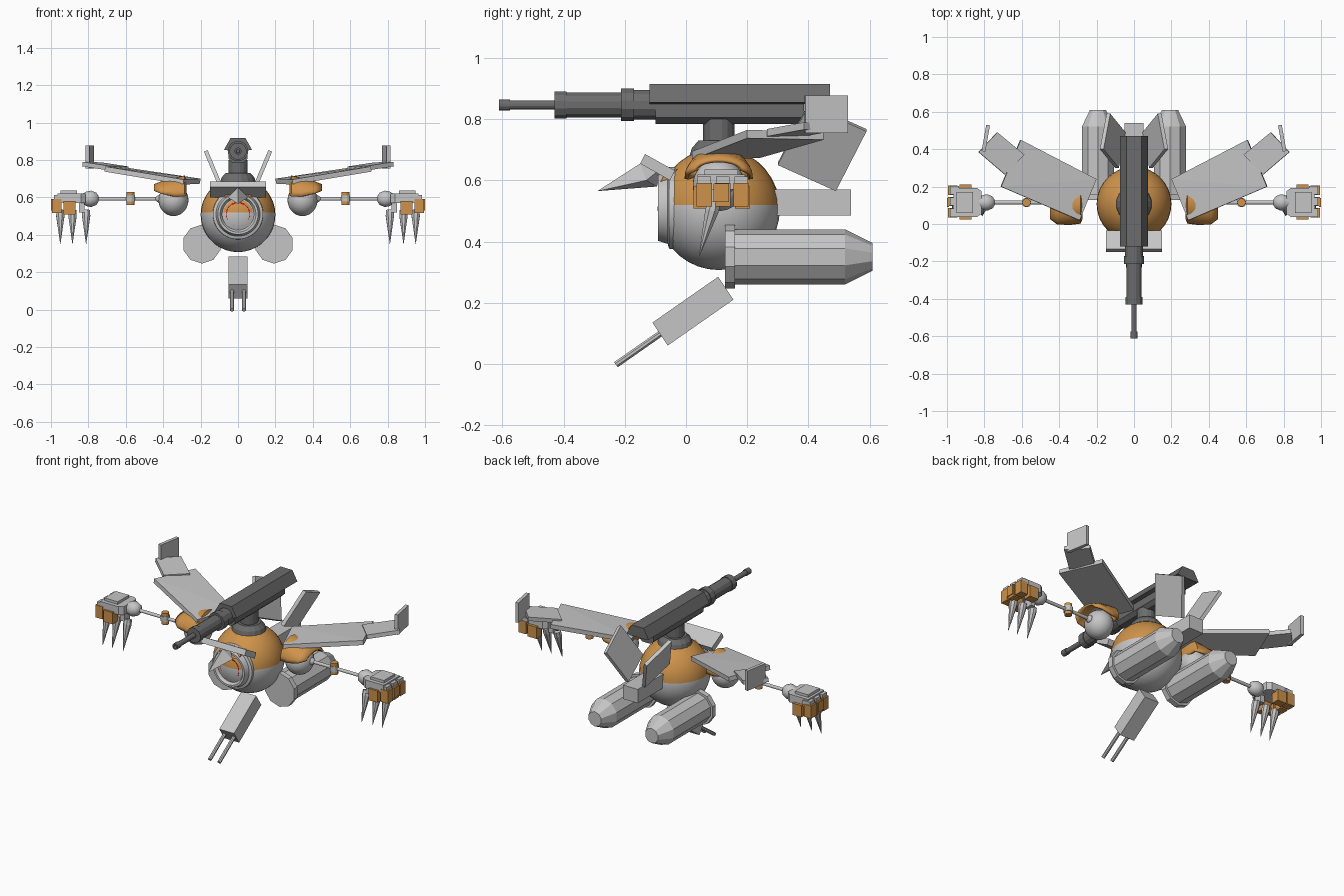
import bpy, bmesh, math
from mathutils import Vector

if "Cube" in bpy.data.objects:
    bpy.data.objects.remove(bpy.data.objects["Cube"])


def material(name, rgb):
    m = bpy.data.materials.new(name)
    m.diffuse_color = (*rgb, 1)
    m.use_nodes = True
    m.node_tree.nodes["Principled BSDF"].inputs["Base Color"].default_value = m.diffuse_color
    return m


LIGHT = material("light grey", (0.56, 0.56, 0.56))
DARK = material("dark grey", (0.15, 0.15, 0.15))
ORANGE = material("orange", (0.62, 0.29, 0.07))
RED = material("red", (0.65, 0.005, 0.005))


def finish(name, bm, mat, mirror=False, smooth=False):
    bmesh.ops.recalc_face_normals(bm, faces=bm.faces)
    me = bpy.data.meshes.new(name)
    bm.to_mesh(me)
    bm.free()
    ob = bpy.data.objects.new(name, me)
    bpy.context.collection.objects.link(ob)
    me.materials.append(mat)
    if mirror:
        ob.modifiers.new("mirror", 'MIRROR').use_mirror_merge = False
    if smooth:
        bpy.context.view_layer.objects.active = ob
        ob.select_set(True)
        bpy.ops.object.shade_smooth_by_angle(angle=math.radians(35))
        ob.select_set(False)
    return ob


def hull(name, pts, mat, mirror=False):
    bm = bmesh.new()
    for p in pts:
        bm.verts.new(p)
    r = bmesh.ops.convex_hull(bm, input=bm.verts)
    junk = {g for g in r["geom_interior"] + r["geom_unused"]
            if isinstance(g, bmesh.types.BMVert) and g.is_valid}
    bmesh.ops.delete(bm, geom=list(junk), context='VERTS')
    bmesh.ops.dissolve_limit(bm, angle_limit=0.02, verts=bm.verts, edges=bm.edges)
    return finish(name, bm, mat, mirror)


def box(name, lo, hi, mat, mirror=False):
    return hull(name, [(x, y, z) for x in (lo[0], hi[0]) for y in (lo[1], hi[1])
                       for z in (lo[2], hi[2])], mat, mirror)


def side_prism(name, yz, x0, x1, mat):
    return hull(name, [(x, y, z) for x in (x0, x1) for y, z in yz], mat)


def plate(name, top, thick, mat):
    off = Vector(thick)
    pts = [Vector(p) for p in top]
    return hull(name, pts + [p + off for p in pts], mat, True)


def lathe(name, origin, axis, profile, mat, sides=16, mirror=False, smooth=False):
    """Turn (distance, radius) pairs about an axis and cap both ends."""
    bm = bmesh.new()
    q = Vector(axis).to_track_quat('Z', 'Y')
    rings = []
    for t, r in profile:
        ring = []
        for i in range(sides):
            a = 2 * math.pi * (i + 0.5) / sides
            ring.append(bm.verts.new(Vector(origin) + q @ Vector((r * math.cos(a), r * math.sin(a), t))))
        rings.append(ring)
    for a, b in zip(rings, rings[1:]):
        for i in range(sides):
            j = (i + 1) % sides
            bm.faces.new((a[i], a[j], b[j], b[i]))
    bm.faces.new(rings[0])
    bm.faces.new(rings[-1])
    return finish(name, bm, mat, mirror, smooth)


def ball(name, centre, radii, mat, mirror=False, cut=None):
    bm = bmesh.new()
    bmesh.ops.create_uvsphere(bm, u_segments=32, v_segments=18, radius=1)
    for v in bm.verts:
        v.co = Vector(centre) + Vector(v.co[k] * radii[k] for k in range(3))
    if cut:
        bmesh.ops.bisect_plane(bm, geom=bm.verts[:] + bm.edges[:] + bm.faces[:],
                               plane_co=(0, 0, cut), plane_no=(0, 0, 1))
    return finish(name, bm, mat, mirror, True)


# Round body, orange above the seam
body = ball("body", (0, 0.107, 0.507), (0.2, 0.2, 0.2), LIGHT, cut=0.52)
body.data.materials.append(ORANGE)
for f in body.data.polygons:
    f.material_index = int(f.center.z > 0.52)

# Eye
lathe("eye_socket", (0, 0, 0.51), (0, -1, 0),
      [(0.0, 0.138), (0.055, 0.134), (0.06, 0.118), (0.092, 0.108), (0.092, 0.096), (0.075, 0.085)],
      LIGHT, 32, smooth=True)
lathe("eye_lens", (0, -0.073, 0.51), (0, -1, 0), [(0, 0.066), (0.009, 0.064)], RED, 24)

# Brow plate and beak
side_prism("brow", [(-0.134, 0.686), (-0.036, 0.632), (-0.052, 0.6), (-0.15, 0.655)], -0.15, 0.15, LIGHT)
hull("beak", [(0, -0.29, 0.565), (0.055, -0.13, 0.6), (-0.055, -0.13, 0.6), (0, -0.15, 0.655),
              (0, -0.095, 0.58), (0, -0.08, 0.64)], LIGHT)
side_prism("brow_mount", [(-0.09, 0.585), (-0.07, 0.62), (-0.02, 0.64), (-0.02, 0.59)], -0.07, 0.07, ORANGE)

# Top cannon on its pedestal
lathe("cannon_pedestal", (0, 0.107, 0.67), (0, 0, 1),
      [(0, 0.1), (0.035, 0.09), (0.06, 0.068), (0.06, 0.052), (0.13, 0.052)], DARK, 16)
upper = [(0.04, 0.916), (0.075, 0.855), (0.05, 0.85)]
lower = [(0.05, 0.855), (0.05, 0.805), (0.028, 0.785)]
for name, prof, y0, y1 in (("cannon_cover", upper, -0.12, 0.47), ("cannon_housing", lower, -0.1, 0.385)):
    hull(name, [(s * x, y, z) for s in (-1, 1) for x, z in prof for y in (y0, y1)], DARK)
lathe("cannon_barrel", (0, 0, 0.847), (0, -1, 0),
      [(0.05, 0.05), (0.17, 0.05), (0.17, 0.055), (0.213, 0.055), (0.213, 0.042), (0.39, 0.042),
       (0.39, 0.046), (0.43, 0.046), (0.43, 0.015), (0.575, 0.015), (0.575, 0.019), (0.612, 0.019),
       (0.612, 0.01), (0.59, 0.009)], DARK, 12)

# Wings, wing tips and upright winglets
plate("wing", [(0.2, 0.24, 0.70), (0.29, 0.02, 0.695), (0.71, 0.2, 0.765), (0.605, 0.45, 0.76)],
      (0.004, 0, -0.027), LIGHT)
plate("wing_tip", [(0.73, 0.49, 0.787), (0.83, 0.385, 0.79), (0.69, 0.265, 0.768), (0.585, 0.37, 0.765)],
      (0.003, 0, -0.024), LIGHT)
plate("winglet", [(0.815, 0.39, 0.755), (0.79, 0.53, 0.755), (0.815, 0.39, 0.877), (0.79, 0.53, 0.877)],
      (-0.02, -0.003, 0), LIGHT)

# Splayed tail fins and tail block
fin = [(0.59, 0.76), (0.49, 0.565), (0.3, 0.65), (0.4, 0.845)]
plate("tail_fin", [(0.065 + (z - 0.565) * 0.42, y, z) for y, z in fin], (-0.02, 0, 0.008), LIGHT)
box("tail_block", (-0.05, 0.28, 0.485), (0.05, 0.54, 0.57), LIGHT)

# Engine pods
lathe("engine", (0.193, 0, 0.35), (0, 1, 0),
      [(0.128, 0.104), (0.16, 0.104), (0.16, 0.09), (0.52, 0.09), (0.61, 0.045)], LIGHT, 10, True)

# Belly gun
side_prism("belly_gun", [(0.105, 0.285), (0.155, 0.21), (-0.06, 0.06), (-0.11, 0.135)], -0.05, 0.05, LIGHT)
lathe("belly_barrel", (0.032, -0.075, 0.105), (0, -0.82, -0.572), [(0, 0.011), (0.188, 0.011)], LIGHT, 8, True)

# Shoulder balls with arched pauldrons
ball("shoulder", (0.345, 0.107, 0.585), (0.08, 0.085, 0.085), LIGHT, True)
bm = bmesh.new()
rows = []
for x, base, w, h in ((0.275, 0.61, 0.08, 0.08), (0.285, 0.605, 0.105, 0.112), (0.34, 0.605, 0.112, 0.1),
                      (0.41, 0.62, 0.11, 0.066), (0.45, 0.635, 0.08, 0.035)):
    rows.append([bm.verts.new((x, 0.107 + w * math.cos(math.pi * i / 14),
                               base + h * math.sin(math.pi * i / 14))) for i in range(15)])
for a, b in zip(rows, rows[1:]):
    for i in range(14):
        bm.faces.new((a[i], a[i + 1], b[i + 1], b[i]))
bm.faces.new(rows[0])
pauldron = finish("pauldron", bm, ORANGE, False, True)
pauldron.modifiers.new("shell", 'SOLIDIFY').thickness = 0.012
pauldron.modifiers.new("mirror", 'MIRROR')

# Arms with elbow joints and wrists
lathe("arm_rod", (0.38, 0.115, 0.592), (1, 0, 0),
      [(0, 0.03), (0.045, 0.022), (0.06, 0.01), (0.4, 0.01)], LIGHT, 12, True)
lathe("elbow_pin", (0.575, 0.115, 0.558), (0, 0, 1), [(0, 0.022), (0.07, 0.022)], ORANGE, 12, True)
lathe("elbow_sleeve", (0.575, 0.115, 0.577), (0, 0, 1), [(0, 0.026), (0.032, 0.026)], LIGHT, 12, True)
lathe("wrist", (0.745, 0.115, 0.592), (1, 0, 0),
      [(0, 0.015), (0.012, 0.033), (0.04, 0.045), (0.065, 0.04), (0.085, 0.028), (0.1, 0.028)],
      LIGHT, 16, True, True)

# Hands: palm, back plates, knuckles, claws
hull("palm", [(x, 0.115 + s * w, z) for x, w in ((0.815, 0.06), (0.84, 0.078), (0.965, 0.078))
              for s in (-1, 1) for z in (0.57, 0.62)], LIGHT, True)
box("hand_back", (0.86, 0.06, 0.61), (0.95, 0.17, 0.636), LIGHT, True)
for i in range(3):
    y = 0.06 + 0.06 * i
    box("outer_knuckle", (0.945, y - 0.025, 0.515), (0.995, y + 0.025, 0.592), ORANGE, True)
    box("knuckle_guard", (0.935, y - 0.022, 0.585), (0.985, y + 0.022, 0.612), LIGHT, True)
for y in (0.05, 0.185):
    box("inner_knuckle", (0.87, y - 0.025, 0.508), (0.932, y + 0.025, 0.58), ORANGE, True)
box("outer_knuckle_pin", (0.99, 0.09, 0.53), (1.0, 0.14, 0.59), ORANGE, True)
box("thumb_base", (0.82, 0.07, 0.52), (0.85, 0.12, 0.575), LIGHT, True)
for x in (0.95, 0.885, 0.812):
    lathe("claw", (x, 0.093, 0.53), (0, -0.27, -0.96), [(0, 0.022), (0.03, 0.024), (0.185, 0.001)], LIGHT, 8, True)
